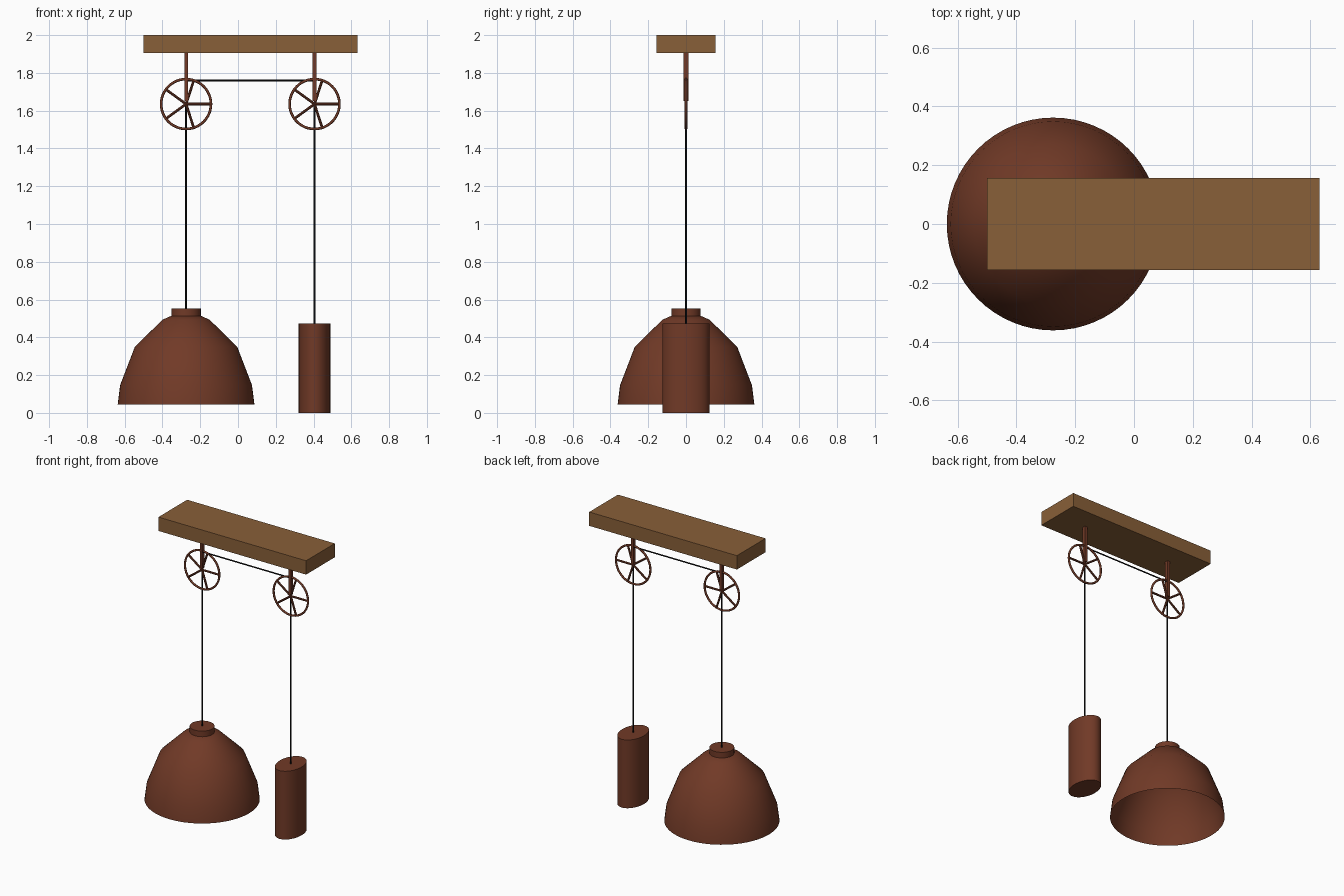
import bpy, math
from mathutils import Vector

cube = bpy.data.objects.get("Cube")
if cube:
    bpy.data.objects.remove(cube, do_unlink=True)


def material(name, rgb):
    m = bpy.data.materials.new(name)
    m.use_nodes = True
    m.diffuse_color = (*rgb, 1)
    m.node_tree.nodes["Principled BSDF"].inputs["Base Color"].default_value = (*rgb, 1)
    return m


WOOD = material("warm wood", (0.25, 0.115, 0.04))
RUST = material("rust brown", (0.165, 0.042, 0.02))
BLACK = material("black cable", (0.006, 0.006, 0.006))

LAMP_X, WEIGHT_X = -0.275, 0.405
AXLE_Z, WHEEL_R = 1.635, 0.132


def finish(name, mat, smooth=None):
    ob = bpy.context.object
    ob.name = name
    ob.data.materials.clear()
    ob.data.materials.append(mat)
    if smooth:
        bpy.ops.object.shade_smooth_by_angle(angle=math.radians(smooth))
    return ob


def box(name, mat, centre, size):
    bpy.ops.mesh.primitive_cube_add(size=1, location=centre)
    ob = finish(name, mat)
    ob.scale = size
    return ob


def rod(name, mat, start, end, radius, sides=12):
    a, b = Vector(start), Vector(end)
    bpy.ops.mesh.primitive_cylinder_add(vertices=sides, radius=radius,
                                        depth=(b - a).length, location=(a + b) / 2)
    ob = finish(name, mat, 40)
    ob.rotation_euler = (b - a).to_track_quat("Z", "Y").to_euler()
    return ob


def lathe(name, mat, profile, x, steps=64):
    verts, faces = [], []
    for r, z in profile:
        for i in range(steps):
            a = math.tau * i / steps
            verts.append((r * math.cos(a), r * math.sin(a), z))
    for k in range(len(profile) - 1):
        for i in range(steps):
            j = (i + 1) % steps
            faces.append((k * steps + i, k * steps + j,
                          (k + 1) * steps + j, (k + 1) * steps + i))
    faces.append(tuple(range(len(verts) - steps, len(verts))))
    mesh = bpy.data.meshes.new(name)
    mesh.from_pydata(verts, [], faces)
    ob = bpy.data.objects.new(name, mesh)
    bpy.context.collection.objects.link(ob)
    ob.location.x = x
    bpy.ops.object.select_all(action="DESELECT")
    ob.select_set(True)
    bpy.context.view_layer.objects.active = ob
    return finish(name, mat, 45)


# Ceiling beam
box("ceiling_beam", WOOD, (0.066, 0, 1.952), (1.132, 0.314, 0.096))

# Hangers and spoked pulley wheels
for side, x in (("lamp", LAMP_X), ("weight", WEIGHT_X)):
    box(side + "_hanger", RUST, (x, 0, 1.785), (0.019, 0.025, 0.27))
    bpy.ops.mesh.primitive_torus_add(location=(x, 0, AXLE_Z), rotation=(math.pi / 2, 0, 0),
                                     major_radius=WHEEL_R, minor_radius=0.007,
                                     major_segments=48, minor_segments=8)
    finish(side + "_wheel_rim", RUST, 60)
    for i in range(5):
        a = math.tau * i / 5
        tip = (x + WHEEL_R * math.cos(a), 0, AXLE_Z + WHEEL_R * math.sin(a))
        rod(f"{side}_wheel_spoke_{i + 1}", RUST, (x, 0, AXLE_Z), tip, 0.007, 8)

# Cables
rod("lamp_cable", BLACK, (LAMP_X, 0, AXLE_Z), (LAMP_X, 0, 0.55), 0.0045)
rod("weight_cable", BLACK, (WEIGHT_X, 0, AXLE_Z), (WEIGHT_X, 0, 0.47), 0.0045)
rod("cross_cable", BLACK, (LAMP_X, 0, 1.76), (WEIGHT_X, 0, 1.76), 0.0045)

# Open lampshade with collar
lathe("lampshade", RUST, [(0.362, 0.045), (0.349, 0.147), (0.271, 0.35),
                          (0.125, 0.493), (0.078, 0.514)], LAMP_X)
bpy.ops.mesh.primitive_cylinder_add(vertices=48, radius=0.078, depth=0.04,
                                    location=(LAMP_X, 0, 0.533))
finish("lampshade_collar", RUST, 40)

# Oval counterweight
bpy.ops.mesh.primitive_cylinder_add(vertices=48, radius=1, depth=0.473,
                                    location=(WEIGHT_X, 0, 0.2365))
finish("counterweight", RUST, 40).scale = (0.084, 0.125, 1)
